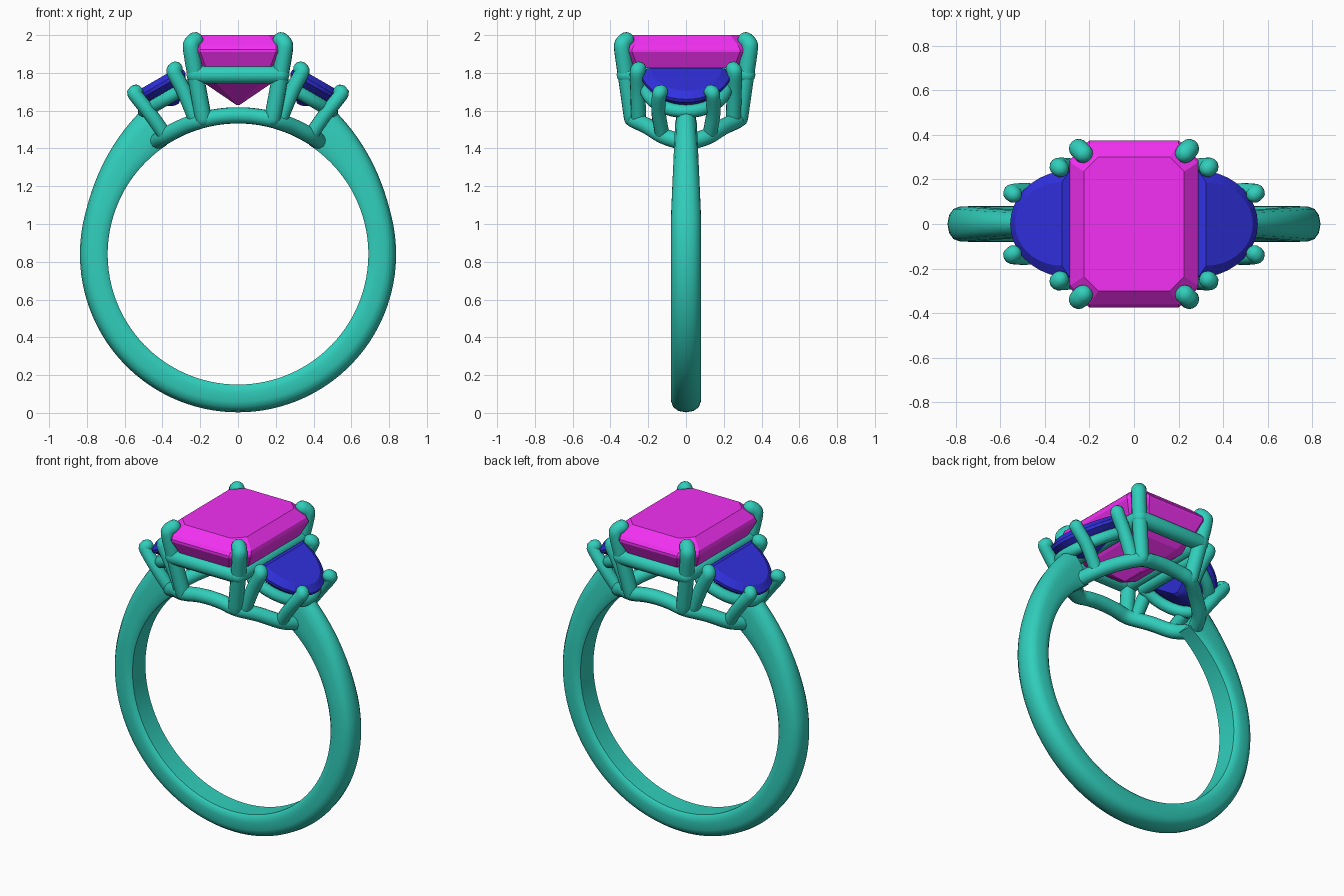
import bpy, bmesh, math
from mathutils import Vector

if "Cube" in bpy.data.objects:
    bpy.data.objects.remove(bpy.data.objects["Cube"])

CZ, RI = 0.84, 0.69          # ring centre height and finger radius


def material(name, rgb):
    m = bpy.data.materials.new(name)
    m.diffuse_color = (*rgb, 1)
    m.use_nodes = True
    m.node_tree.nodes["Principled BSDF"].inputs["Base Color"].default_value = m.diffuse_color
    return m


METAL = material("metal", (0.03, 0.62, 0.50))
PINK = material("pink_gem", (0.90, 0.03, 0.90))
BLUE = material("blue_gem", (0.03, 0.03, 0.75))


def loft(name, rings, mat, closed=False, smooth=None):
    """Skin a list of equal-length rings of points into one object."""
    bm = bmesh.new()
    vs = [[bm.verts.new(p) for p in r] for r in rings]
    n = len(vs[0])
    pairs = list(zip(vs, vs[1:])) + ([(vs[-1], vs[0])] if closed else [])
    for a, b in pairs:
        for i in range(n):
            j = (i + 1) % n
            bm.faces.new((a[i], a[j], b[j], b[i]))
    if not closed:
        bm.faces.new(vs[0])
        bm.faces.new(vs[-1])
    bmesh.ops.recalc_face_normals(bm, faces=bm.faces)
    me = bpy.data.meshes.new(name)
    bm.to_mesh(me)
    bm.free()
    ob = bpy.data.objects.new(name, me)
    bpy.context.collection.objects.link(ob)
    me.materials.append(mat)
    if smooth:
        bpy.context.view_layer.objects.active = ob
        ob.select_set(True)
        bpy.ops.object.shade_smooth_by_angle(angle=math.radians(smooth))
        ob.select_set(False)
    return ob


def spline(pts, steps=6):
    """Catmull-Rom resampling of a few points."""
    p = [2 * pts[0] - pts[1], *pts, 2 * pts[-1] - pts[-2]]
    out = []
    for a, b, c, d in zip(p, p[1:], p[2:], p[3:]):
        for k in range(steps):
            t = k / steps
            out.append(0.5 * (2 * b + (c - a) * t + (2 * a - 5 * b + 4 * c - d) * t * t
                              + (3 * b - a - 3 * c + d) * t ** 3))
    return out + [pts[-1]]


def wire(name, pts, r, closed=False, smooth_path=True):
    """Round wire along a path, with domed ends when open."""
    pts = [Vector(p) for p in pts]
    if smooth_path and not closed:
        pts = spline(pts)
    n = len(pts)
    stations = []
    for i, p in enumerate(pts):
        a = pts[(i - 1) % n] if closed else pts[max(i - 1, 0)]
        b = pts[(i + 1) % n] if closed else pts[min(i + 1, n - 1)]
        stations.append((p, (b - a).normalized(), r))
    if not closed:
        dome = [(math.sin(k * math.pi / 8.4), math.cos(k * math.pi / 8.4)) for k in range(1, 5)]
        p0, t0, _ = stations[0]
        p1, t1, _ = stations[-1]
        stations = ([(p0 - t0 * r * s, t0, r * c) for s, c in reversed(dome)] + stations
                    + [(p1 + t1 * r * s, t1, r * c) for s, c in dome])
    t = stations[0][1]
    u = t.cross(Vector((1, 0.3, 0.1)) if abs(t.x) < 0.8 else Vector((0, 0.2, 1))).normalized()
    rings = []
    for p, t, rad in stations:
        u = (u - t * u.dot(t)).normalized()
        v = t.cross(u)
        rings.append([p + rad * (math.cos(q) * u + math.sin(q) * v)
                      for q in (k * math.tau / 14 for k in range(14))])
    return loft(name, rings, METAL, closed, 50)


# Shank: domed section swept round the finger, thickening into the shoulders
section = [(-0.8, 0.0), (0.8, 0.0), (0.97, 0.1), (1, 0.3), (0.98, 0.62), (0.84, 0.82),
           (0.5, 0.95), (0, 1), (-0.5, 0.95), (-0.84, 0.82), (-0.98, 0.62), (-1, 0.3), (-0.97, 0.1)]
rings = []
for k in range(97):
    deg = -90 + (k / 96 * 2 - 1) * 147
    side = deg if deg > -90 else -180 - deg          # angle above horizontal
    f = max(0.0, min(1.0, (side - 15) / 42))
    thick = 0.147 + 0.083 * f ** 1.6
    half = 0.08 - 0.022 * f
    a = math.radians(deg)
    rings.append([Vector(((RI + thick * h) * math.cos(a), half * w,
                          CZ + (RI + thick * h) * math.sin(a))) for w, h in section])
loft("shank", rings, METAL, smooth=45)


# Centre stone: stepped octagonal cut
def octagon(hx, hy, c, z):
    q = [(hx, hy - c), (hx - c, hy)]
    xy = q + [(-x, y) for x, y in reversed(q)]
    xy += [(-x, -y) for x, y in xy]
    return [Vector((x, y, z)) for x, y in xy]


loft("centre_stone", [octagon(*s) for s in (
    (0.225, 0.30, 0.065, 2.0), (0.285, 0.36, 0.085, 1.945), (0.29, 0.375, 0.09, 1.925),
    (0.29, 0.375, 0.09, 1.91), (0.25, 0.335, 0.08, 1.83), (0.17, 0.25, 0.06, 1.74),
    (0.008, 0.08, 0.004, 1.63))], PINK)

# Rail under the centre stone
for s in (-1, 1):
    wire("centre_rail_long", [(s * 0.225, -0.32, 1.79), (s * 0.225, 0.32, 1.79)], 0.047, smooth_path=False)
    wire("centre_rail_short", [(-0.225, s * 0.32, 1.79), (0.225, s * 0.32, 1.79)], 0.047, smooth_path=False)


# Half-moon side stones, tilted outwards
def moon(sx, scale, h, n=18):
    pts = []
    for k in range(n + 1):
        a = math.pi * (k / n - 0.5)
        u = 0.12 + (0.31 * math.cos(a) - 0.12) * scale
        v = 0.24 * math.sin(a) * scale
        pts.append(Vector((sx * (0.287 + u * 0.866 + h * 0.5), v, 1.815 - u * 0.5 + h * 0.866)))
    return pts


def arch(x, y):
    """Point on the gallery arc that follows the finger hole."""
    return (x, y, CZ + math.sqrt(0.735 ** 2 - x * x))


for sx in (-1, 1):
    loft("side_stone", [moon(sx, s, h) for s, h in
                        ((0.78, 0.028), (1, 0.0), (1, -0.018), (0.7, -0.075), (0.08, -0.14))], BLUE)
    # Half-moon rail: curved front and straight back
    curve = moon(sx, 0.9, -0.085)
    wire("side_rail_curve", curve, 0.035, smooth_path=False)
    wire("side_rail_back", [curve[0], curve[-1]], 0.035, smooth_path=False)
    for sy in (-1, 1):
        # Prongs
        wire("centre_prong", [(sx * x, sy * y, z) for x, y, z in (
            (0.183, 0.285, 1.56), (0.225, 0.318, 1.79), (0.247, 0.337, 1.925),
            (0.244, 0.333, 1.955), (0.228, 0.317, 1.972))], 0.044)
        wire("inner_side_prong", [(sx * x, sy * y, z) for x, y, z in (
            (0.22, 0.25, 1.545), (0.285, 0.255, 1.70), (0.337, 0.258, 1.80), (0.332, 0.25, 1.82))], 0.04)
        wire("outer_side_prong", [(sx * x, sy * y, z) for x, y, z in (
            (0.385, 0.125, 1.47), (0.47, 0.145, 1.59), (0.545, 0.142, 1.685), (0.541, 0.133, 1.70))], 0.038)

# Arched gallery wires joining the prong feet and the shoulders
for sy in (-1, 1):
    half = [arch(x, sy * y) for x, y in ((0.09, 0.28), (0.185, 0.275), (0.29, 0.2), (0.385, 0.12), (0.43, 0.03))]
    wire("gallery_wire", [(-x, y, z) for x, y, z in reversed(half)] + [arch(0, sy * 0.28)] + half, 0.043)
